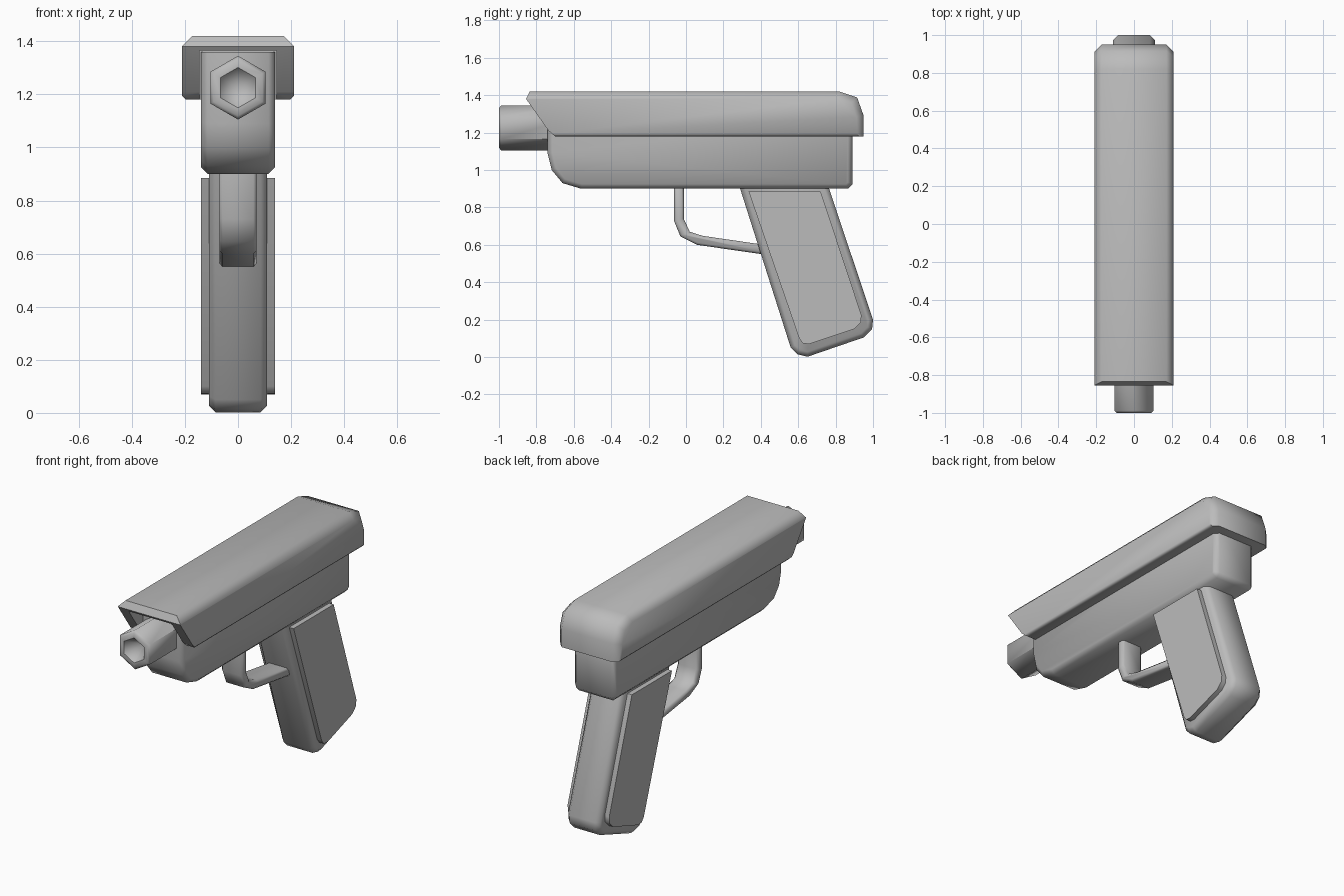
import bpy, bmesh, math
from mathutils import Matrix, Vector

if "Cube" in bpy.data.objects:
    bpy.data.objects.remove(bpy.data.objects["Cube"], do_unlink=True)

GREY = (0.5, 0.5, 0.5, 1)
grey = bpy.data.materials.new("plain grey")
grey.use_nodes = True
grey.diffuse_color = GREY
grey.node_tree.nodes["Principled BSDF"].inputs["Base Color"].default_value = GREY


def finish(name, bm, smooth=50):
    bmesh.ops.recalc_face_normals(bm, faces=bm.faces)
    mesh = bpy.data.meshes.new(name)
    bm.to_mesh(mesh)
    bm.free()
    mesh.materials.append(grey)
    ob = bpy.data.objects.new(name, mesh)
    bpy.context.collection.objects.link(ob)
    if smooth:
        bpy.ops.object.select_all(action='DESELECT')
        ob.select_set(True)
        bpy.context.view_layer.objects.active = ob
        bpy.ops.object.shade_smooth_by_angle(angle=math.radians(smooth))
    return ob


def chamfer(bm, edges, width):
    bmesh.ops.bevel(bm, geom=edges, offset=width, segments=1, profile=0.5,
                    affect='EDGES', clamp_overlap=True)


def prism(profile, x0, x1):
    """Side profile of (y, z) points, extruded from x0 to x1."""
    bm = bmesh.new()
    face = bm.faces.new([bm.verts.new((x0, y, z)) for y, z in profile])
    out = bmesh.ops.extrude_face_region(bm, geom=[face], use_keep_orig=True)
    verts = [v for v in out["geom"] if isinstance(v, bmesh.types.BMVert)]
    bmesh.ops.translate(bm, verts=verts, vec=(x1 - x0, 0, 0))
    bmesh.ops.recalc_face_normals(bm, faces=bm.faces)
    return bm


def rim_edges(bm, rule=lambda a, b: True):
    """Edges lying in the two side faces that satisfy a rule."""
    return [e for e in bm.edges
            if abs(e.verts[0].co.x - e.verts[1].co.x) < 1e-5
            and rule(e.verts[0].co, e.verts[1].co)]


# Slide: slanted open front, rounded rear, chamfered top edges
bm = prism([(-0.855, 1.38), (-0.835, 1.42), (0.82, 1.42), (0.915, 1.388),
            (0.95, 1.29), (0.95, 1.18), (-0.7, 1.18), (-0.735, 1.21)], -0.21, 0.21)
chamfer(bm, rim_edges(bm, lambda a, b: a.y + b.y > -0.1 and a.z + b.z > 2.4), 0.038)
chamfer(bm, rim_edges(bm, lambda a, b: max(a.z, b.z) < 1.185 and abs(a.y - b.y) > 1), 0.014)
slide = finish("slide", bm)

# Hollow under the front of the slide
cutter = finish("slide_hollow_cutter",
                prism([(-1, 1.1), (-0.7, 1.1), (-0.7, 1.365), (-1, 1.365)], -0.145, 0.145), 0)
cutter.hide_render = True
cutter.hide_set(True)
cutter.display_type = 'WIRE'
cut = slide.modifiers.new("hollow", 'BOOLEAN')
cut.operation = 'DIFFERENCE'
cut.solver = 'EXACT'
cut.object = cutter

# Frame below the slide
bm = prism([(-0.74, 1.36), (-0.74, 1.09), (-0.718, 1.0), (-0.66, 0.93), (-0.56, 0.9),
            (0.865, 0.9), (0.89, 0.925), (0.89, 1.25), (0.8, 1.36)], -0.14, 0.14)
chamfer(bm, rim_edges(bm, lambda a, b: a.z + b.z < 2.46), 0.025)
finish("frame", bm)

# Grip, leaning back
bm = prism([(0.28, 0.93), (0.56, 0.05), (0.595, 0.015), (0.65, 0.002), (0.95, 0.105),
            (0.995, 0.15), (1.0, 0.2), (0.755, 0.93)], -0.11, 0.11)
chamfer(bm, rim_edges(bm, lambda a, b: min(a.z, b.z) < 0.9), 0.025)
finish("grip", bm)

# Raised panel on each side of the grip
panel = [(0.335, 0.885), (0.605, 0.1), (0.625, 0.073), (0.66, 0.07), (0.9, 0.15),
         (0.935, 0.185), (0.938, 0.225), (0.72, 0.885)]
for side, s in (("left", 1), ("right", -1)):
    finish(side + "_grip_panel", prism(panel, s * 0.1, s * 0.14))

# Trigger guard: outer outline, then back along the inner one
bm = prism([(-0.065, 0.92), (-0.065, 0.73), (-0.03, 0.645), (0.06, 0.6), (0.42, 0.548),
            (0.42, 0.6), (0.09, 0.648), (0.02, 0.67), (-0.012, 0.74), (-0.012, 0.92)],
           -0.07, 0.07)
chamfer(bm, rim_edges(bm), 0.012)
finish("trigger_guard", bm)

# Six-sided barrel with a tapering bore
bm = bmesh.new()
bmesh.ops.create_cone(bm, cap_ends=True, segments=6, radius1=0.12, radius2=0.12, depth=0.4,
                      matrix=Matrix.Translation((0, -0.8, 1.225))
                      @ Matrix.Rotation(math.pi / 2, 4, 'X'))
chamfer(bm, [e for e in bm.edges if all(v.co.y < -0.99 for v in e.verts)], 0.012)
muzzle = min(bm.faces, key=lambda f: f.calc_center_median().y)
bmesh.ops.inset_region(bm, faces=[muzzle], thickness=0.03)
tip = bmesh.ops.poke(bm, faces=[muzzle])["verts"][0]
tip.co += Vector((0, 0.1, 0))
finish("barrel", bm)
